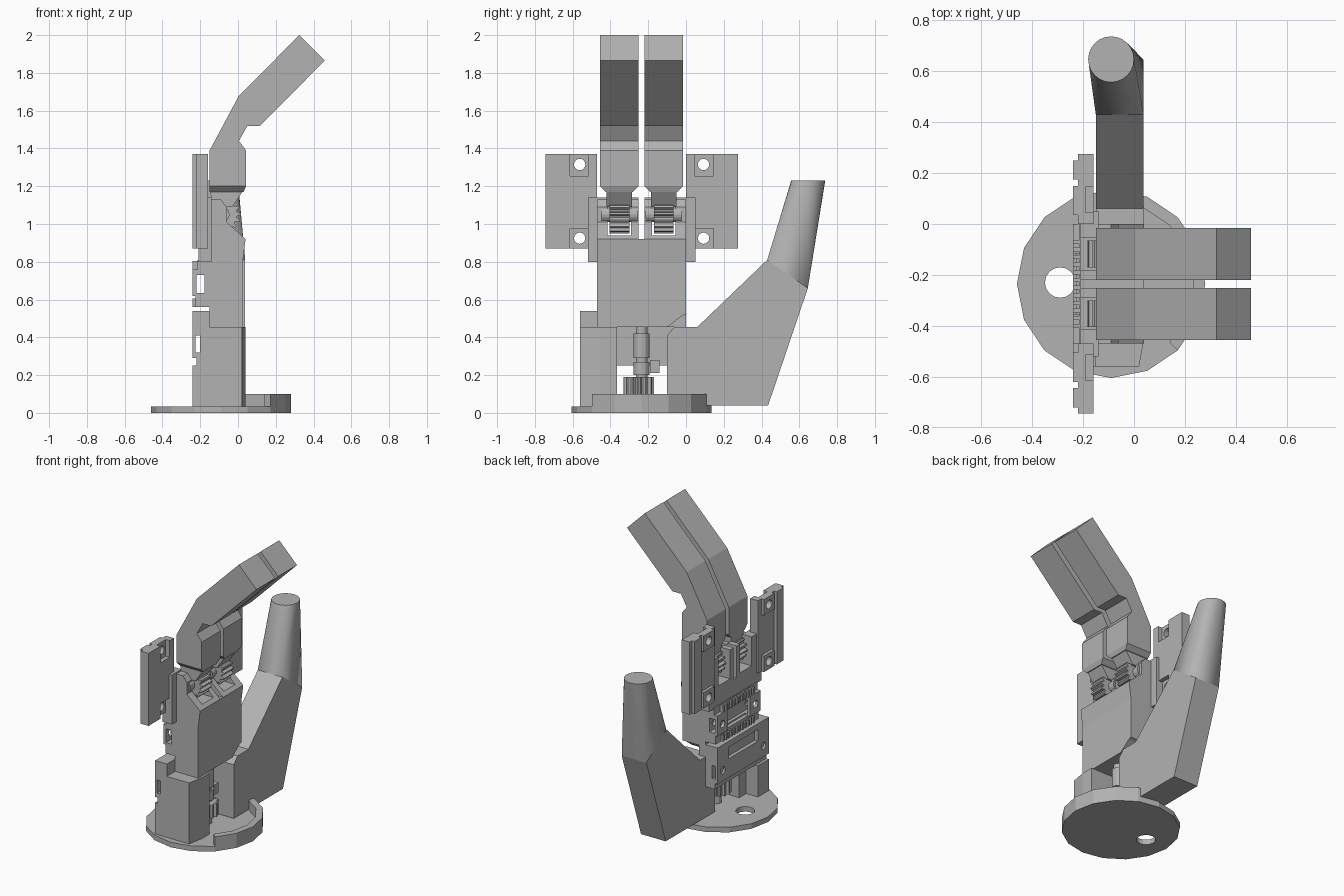
import bpy, bmesh
from math import cos, sin, pi, radians
from mathutils import Vector

cube = bpy.data.objects.get("Cube")
if cube:
    bpy.data.objects.remove(cube, do_unlink=True)

grey = bpy.data.materials.new("plain grey")
grey.use_nodes = True
grey.diffuse_color = (0.45, 0.45, 0.45, 1)
grey.node_tree.nodes["Principled BSDF"].inputs["Base Color"].default_value = (0.45, 0.45, 0.45, 1)

MID = -0.235          # y of the plane between the two fingers
AXLE = (-0.085, 1.05)  # x, z of the knuckle axle


def finish(name, bm):
    bmesh.ops.recalc_face_normals(bm, faces=bm.faces)
    mesh = bpy.data.meshes.new(name)
    bm.to_mesh(mesh)
    bm.free()
    mesh.materials.append(grey)
    ob = bpy.data.objects.new(name, mesh)
    bpy.context.scene.collection.objects.link(ob)
    return ob


def prism(name, outline, axis, lo, hi):
    """Extrude a flat outline along x, y or z."""
    place = {"x": lambda a, b, t: (t, a, b),
             "y": lambda a, b, t: (a, t, b),
             "z": lambda a, b, t: (a, b, t)}[axis]
    bm = bmesh.new()
    low = [bm.verts.new(place(a, b, lo)) for a, b in outline]
    high = [bm.verts.new(place(a, b, hi)) for a, b in outline]
    bm.faces.new(low)
    bm.faces.new(high)
    n = len(low)
    for i in range(n):
        j = (i + 1) % n
        bm.faces.new((low[i], low[j], high[j], high[i]))
    return finish(name, bm)


def box(name, x, y, z):
    return prism(name, [(x[0], y[0]), (x[1], y[0]), (x[1], y[1]), (x[0], y[1])], "z", z[0], z[1])


def hull(name, points):
    bm = bmesh.new()
    for p in points:
        bm.verts.new(p)
    bmesh.ops.convex_hull(bm, input=bm.verts)
    return finish(name, bm)


def ring(c, r, n, start=0.0):
    return [(c[0] + r * cos(start + 2 * pi * i / n), c[1] + r * sin(start + 2 * pi * i / n)) for i in range(n)]


def gear(name, c, r, teeth, axis, lo, hi):
    pts = []
    for i in range(teeth * 4):
        a = 2 * pi * i / (teeth * 4)
        rr = r if i % 4 < 2 else r * 0.8
        pts.append((c[0] + rr * cos(a), c[1] + rr * sin(a)))
    return prism(name, pts, axis, lo, hi)


def cut(ob, cutters):
    """Subtract the cutters, bake the result and remove them."""
    for c in cutters:
        mod = ob.modifiers.new("cut", "BOOLEAN")
        mod.operation, mod.solver, mod.object = "DIFFERENCE", "EXACT", c
    bpy.context.view_layer.update()
    mesh = bpy.data.meshes.new_from_object(ob.evaluated_get(bpy.context.evaluated_depsgraph_get()))
    ob.modifiers.clear()
    ob.data = mesh
    for c in cutters:
        bpy.data.objects.remove(c, do_unlink=True)


def span(side, a, b):
    """Y range at distances a..b from the middle plane."""
    return tuple(sorted((MID + side * a, MID + side * b)))


# Base disc with a hole and a raised part rim
centre = (-0.09, -0.235)
disc = prism("base_disc", ring(centre, 0.37, 16), "z", 0, 0.035)
cut(disc, [prism("hole_cutter", ring((-0.29, -0.23), 0.06, 16), "z", -0.1, 0.1)])
angles = [radians(-45 + 22.5 * i) for i in range(7)]
arc = [(centre[0] + 0.37 * cos(a), centre[1] + 0.37 * sin(a)) for a in angles]
arc += [(centre[0] + 0.325 * cos(a), centre[1] + 0.325 * sin(a)) for a in reversed(angles)]
prism("base_rim", arc, "z", 0.03, 0.1)

# Wrist block, and the gear and shaft beside it
prism("wrist_block", [(-0.15, -0.56), (0.02, -0.56), (0.04, -0.45), (0.04, -0.365), (-0.15, -0.365)], "z", 0.03, 0.455)
box("wrist_rear_column", (-0.24, -0.15), (-0.56, -0.44), (0.03, 0.25))
gear("wrist_gear", (-0.07, -0.25), 0.082, 14, "z", 0.1, 0.19)
prism("wrist_shaft", ring((-0.07, -0.235), 0.03, 12), "z", 0.03, 0.46)
for z in ((0.2, 0.27), (0.29, 0.42)):
    prism("shaft_collar", ring((-0.07, -0.235), 0.042, 12), "z", *z)
box("shaft_bracket", (-0.15, -0.05), (-0.19, -0.14), (0.21, 0.28))

# Rear wrist plate with side slot and screw holes
rear = box("wrist_rear_plate", (-0.24, -0.15), (-0.56, 0.0), (0.29, 0.54))
cutters = [box("slot", (-0.225, -0.2), (-0.7, 0.1), (0.32, 0.41)),
           box("rear_recess", (-0.3, -0.215), (-0.44, -0.12), (0.42, 0.5))]
cutters += [prism("screw", ring((y, 0.365), 0.025, 12), "x", -0.3, 0.0) for y in (-0.5, -0.06)]
cut(rear, cutters)
box("wrist_rear_step", (-0.22, -0.15), (-0.56, 0.0), (0.25, 0.3))

# Thumb: flat sided root, then a loft to a round tip
prism("thumb_root", [(-0.1, 0.04), (-0.1, 0.41), (-0.06, 0.455), (0.06, 0.455), (0.43, 0.81),
                     (0.645, 0.66), (0.435, 0.04)], "x", -0.15, 0.038)
tip = [(x, y, 1.23) for x, y in ring((-0.09, 0.647), 0.09, 24)]
loft_base = [(x, y, z) for x in (-0.15, 0.038) for y, z in ((0.43, 0.81), (0.645, 0.66))]
thumb = hull("thumb_tip", loft_base + tip)

# Palm with slots for the knuckle gears
palm = prism("palm", [(-0.15, 0.455), (0.025, 0.455), (0.025, 0.8), (0.04, 0.92), (-0.06, 1.01),
                      (-0.06, 1.09), (-0.09, 1.13), (-0.15, 1.13)], "y", -0.47, 0.0)
slots = [box("slot", (-0.3, 0.2), span(s, 0.055, 0.18), (0.94, 1.4)) for s in (-1, 1)]
slots.append(box("slit", (-0.3, 0.2), span(1, -0.016, 0.016), (0.92, 1.4)))
slots.append(prism("corner", [(-0.17, 0.4), (0.1, 0.4), (0.1, 0.56), (-0.02, 0.515)], "x", -0.1, 0.2))
cut(palm, slots)

# Knuckle plate behind the palm
knuckle = box("knuckle_plate", (-0.21, -0.14), span(1, -0.285, 0.285), (0.8, 1.14))
slots = [box("slot", (-0.3, 0.0), span(s, 0.055, 0.18), (0.94, 1.4)) for s in (-1, 1)]
slots.append(box("slit", (-0.3, 0.0), span(1, -0.016, 0.016), (0.92, 1.4)))
cut(knuckle, slots)

# Palm rear bracket with side window, screw holes and racks
bracket = box("palm_rear_bracket", (-0.24, -0.145), span(1, -0.235, 0.235), (0.62, 0.76))
cutters = [box("window", (-0.22, -0.178), (-0.7, 0.2), (0.635, 0.73))]
cutters += [prism("screw", ring((MID + s * 0.18, 0.685), 0.025, 12), "x", -0.3, -0.16) for s in (-1, 1)]
cutters.append(box("recess", (-0.3, -0.2), span(1, -0.12, 0.12), (0.6, 0.78)))
cut(bracket, cutters)
box("bracket_cap", (-0.215, -0.145), span(1, -0.235, 0.235), (0.75, 0.81))
box("bracket_foot", (-0.225, -0.145), span(1, -0.235, 0.235), (0.56, 0.625))
for z in (0.58, 0.78):
    for i in range(12):
        y = MID - 0.165 + i * 0.03
        box("rack_tooth", (-0.24, -0.2), (y - 0.008, y + 0.008), (z - 0.02, z + 0.025))

finger_side = [(-0.15, 1.2), (-0.15, 1.39), (0.005, 1.68), (0.325, 2.0), (0.46, 1.865),
               (0.115, 1.52), (0.05, 1.52), (0.005, 1.44), (0.042, 1.39), (0.042, 1.2)]
for side, label in ((1, "left"), (-1, "right")):
    # Bent finger, with a chamfered end and a tongue on the gear
    prism(label + "_finger", finger_side, "y", *span(side, 0.016, 0.22))
    ends = [(x, y, 1.2) for x in (-0.15, 0.042) for y in span(side, 0.016, 0.22)]
    ends += [(x, y, 1.17) for x in (-0.15, 0.03) for y in span(side, 0.045, 0.19)]
    hull(label + "_finger_chamfer", ends)
    prism(label + "_finger_tongue", [(-0.15, 1.18), (0.03, 1.18), (-0.03, 1.09), (-0.13, 1.09)],
          "y", *span(side, 0.05, 0.185))
    # Knuckle gear and axle
    gear(label + "_knuckle_gear", AXLE, 0.1, 16, "y", *span(side, 0.065, 0.17))
    prism(label + "_knuckle_axle", ring(AXLE, 0.04, 16), "y", *span(side, 0.02, 0.215))
    # Side plate with front pockets and screw holes
    plate = box(label + "_side_plate", (-0.22, -0.16), span(side, 0.235, 0.51), (0.87, 1.37))
    pockets = [box("pocket", (-0.19, 0.0), span(side, 0.28, 0.38), z) for z in ((1.255, 1.5), (0.7, 0.975))]
    holes = [prism("screw", ring((MID + side * 0.328, z), 0.03, 16), "x", -0.4, 0.0) for z in (0.925, 1.315)]
    cut(plate, pockets + holes)
    for z in (0.925, 1.315):
        boss = box(label + "_screw_boss", (-0.24, -0.215), span(side, 0.27, 0.385), (z - 0.055, z + 0.055))
        cut(boss, [prism("screw", ring((MID + side * 0.328, z), 0.03, 16), "x", -0.4, 0.0)])
    box(label + "_plate_ridge", (-0.24, -0.215), span(side, 0.41, 0.485), (0.87, 1.37))

# Soft shading on the lofted thumb only
bpy.ops.object.select_all(action="DESELECT")
thumb.select_set(True)
bpy.context.view_layer.objects.active = thumb
bpy.ops.object.shade_smooth_by_angle(angle=radians(30))
